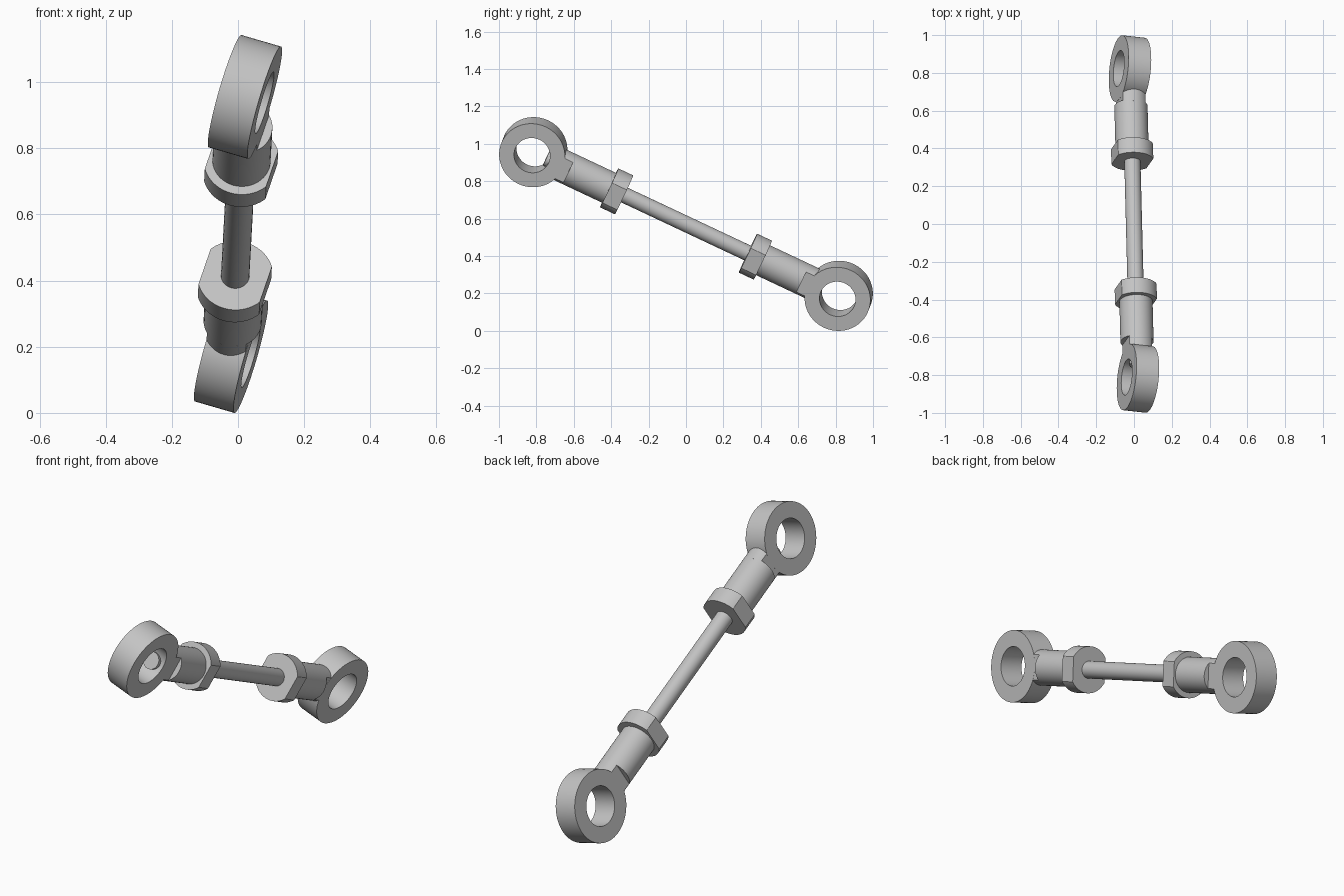
import bpy, bmesh, math
from mathutils import Vector, Matrix

if "Cube" in bpy.data.objects:
    bpy.data.objects.remove(bpy.data.objects["Cube"])

# Local frame: X = eye bore axis, Y = along the rod, Z = across the eye disc
CENTRE = Vector((0, 0, 0.571))
HALF = Vector((-0.021, 0.8165, -0.384))        # centre to the lower eye
REACH = HALF.length
d = HALF.normalized()
a = Vector((0.96, -0.127, -0.27))
a = (a - d * a.dot(d)).normalized()
u = a.cross(d)
FRAME = Matrix.Translation(CENTRE) @ Matrix((a, d, u)).transposed().to_4x4()

steel = bpy.data.materials.new("grey_steel")
steel.diffuse_color = (0.55, 0.55, 0.55, 1)
steel.use_nodes = True
steel.node_tree.nodes["Principled BSDF"].inputs["Base Color"].default_value = steel.diffuse_color


def finish(bm, name):
    bmesh.ops.recalc_face_normals(bm, faces=bm.faces)
    mesh = bpy.data.meshes.new(name)
    bm.to_mesh(mesh)
    bm.free()
    mesh.materials.append(steel)
    ob = bpy.data.objects.new(name, mesh)
    bpy.context.collection.objects.link(ob)
    ob.matrix_world = FRAME
    bpy.ops.object.select_all(action='DESELECT')
    ob.select_set(True)
    bpy.context.view_layer.objects.active = ob
    bpy.ops.object.shade_smooth_by_angle(angle=math.radians(25))
    return ob


def circle(r, n=48):
    return [(r * math.cos(2 * math.pi * i / n), r * math.sin(2 * math.pi * i / n)) for i in range(n)]


def flatted(r, flat, n=24):
    """Circle with two flats at x = +-flat."""
    t0 = math.acos(flat / r)
    arc = [t0 + (math.pi - 2 * t0) * i / n for i in range(n + 1)]
    top = [(r * math.cos(t), r * math.sin(t)) for t in arc]
    return top + [(-x, -z) for x, z in top]


def bar(name, outline, y0, y1):
    bm = bmesh.new()
    ends = [[bm.verts.new((x, y, z)) for x, z in outline] for y in (y0, y1)]
    n = len(outline)
    for i in range(n):
        j = (i + 1) % n
        bm.faces.new((ends[0][i], ends[0][j], ends[1][j], ends[1][i]))
    for e in ends:
        bm.faces.new(e)
    return finish(bm, name)


def eye(name, yc, r_out, r_in, half, n=64):
    bm = bmesh.new()
    section = [(r_out, -half), (r_out, half), (r_in, half), (r_in, -half)]
    loops = [[bm.verts.new((x, yc + y, z)) for y, z in circle(r, n)] for r, x in section]
    for k in range(4):
        p, q = loops[k], loops[(k + 1) % 4]
        for i in range(n):
            j = (i + 1) % n
            bm.faces.new((p[i], p[j], q[j], q[i]))
    return finish(bm, name)


# Central rod, its upper end showing inside the upper eye
bar("rod", circle(0.043, 32), -REACH + 0.076, 0.76)

# Eye, milled neck, sleeve and wrench collar at each end
for side, s in (("upper", -1), ("lower", 1)):
    eye(side + "_eye", s * REACH, 0.177, 0.097, 0.0625)
    bar(side + "_neck", flatted(0.088, 0.0622), s * 0.68, s * (REACH - 0.125))
    bar(side + "_sleeve", circle(0.088), s * 0.44, s * 0.689)
    bar(side + "_collar", flatted(0.115, 0.097), s * 0.366, s * 0.454)
